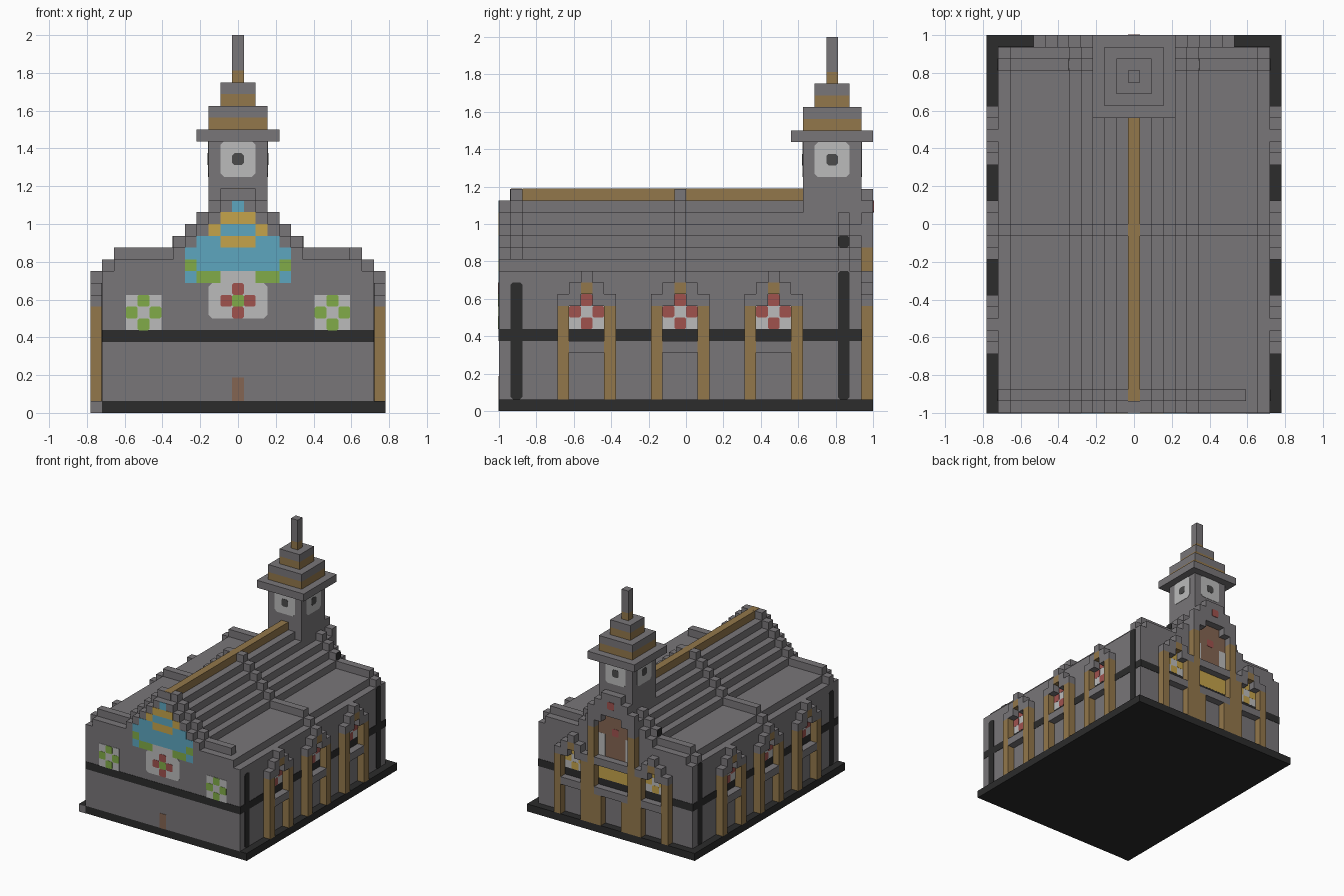
import bpy, bmesh

cube = bpy.data.objects.get("Cube")
if cube:
    bpy.data.objects.remove(cube, do_unlink=True)

U = 2 / 32  # one building block


def material(name, r, g, b):
    m = bpy.data.materials.new(name)
    m.use_nodes = True
    m.diffuse_color = (r, g, b, 1)
    m.node_tree.nodes["Principled BSDF"].inputs["Base Color"].default_value = (r, g, b, 1)
    return m


GREY = material("stone grey", .19, .18, .19)
BLACK = material("trim black", .025, .025, .025)
TAN = material("timber tan", .29, .185, .07)
WHITE = material("window white", .5, .5, .5)
BLUE = material("mural blue", .11, .38, .52)
GOLD = material("gold", .56, .37, .07)
GREEN = material("leaf green", .22, .41, .065)
RED = material("rose red", .35, .084, .076)
DARK = material("clock dark grey", .07, .07, .07)
BROWN = material("door brown", .23, .13, .085)


def prism(name, mat, pts, axis, a0, a1):
    """Extrude an outline (sideways, height) along x or y, in block units."""
    bm = bmesh.new()

    def place(a, u, z):
        x, y = (a, u) if axis == "x" else (u, a)
        return bm.verts.new((x * U, (y - 16) * U, z * U))

    near = [place(a0, u, z) for u, z in pts]
    far = [place(a1, u, z) for u, z in pts]
    bm.faces.new(near)
    bm.faces.new(far)
    n = len(pts)
    for i in range(n):
        j = (i + 1) % n
        bm.faces.new((near[i], near[j], far[j], far[i]))
    bmesh.ops.recalc_face_normals(bm, faces=bm.faces)
    me = bpy.data.meshes.new(name)
    bm.to_mesh(me)
    bm.free()
    me.materials.append(mat)
    ob = bpy.data.objects.new(name, me)
    bpy.context.collection.objects.link(ob)
    return ob


def box(name, mat, axis, a0, a1, u0, u1, z0, z1):
    prism(name, mat, [(u0, z0), (u1, z0), (u1, z1), (u0, z1)], axis, a0, a1)


def plate(name, mat, axis, a, u0, u1, z0, z1, t=.04, c=.2):
    """Thin painted panel with clipped corners, centred on a wall plane."""
    pts = [(u0 + c, z0), (u1 - c, z0), (u1, z0 + c), (u1, z1 - c),
           (u1 - c, z1), (u0 + c, z1), (u0, z1 - c), (u0, z0 + c)]
    if c == 0:
        pts = [(u0, z0), (u1, z0), (u1, z1), (u0, z1)]
    prism(name, mat, pts, axis, a - t, a + t)


def cell(name, mat, axis, a, u, z):
    """One painted block, centred on u with its foot at z."""
    plate(name, mat, axis, a, u - .5, u + .5, z, z + 1, .07, .12)


def stepped(name, steps, y0, y1, left=None, right=None):
    """Stepped gable from (half width, top) pairs, widest first."""
    half = []
    z = 1
    for w, top in steps:
        half += [(w, z), (w, top)]
        z = top
    lo = left or steps[0][0]
    hi = right or steps[0][0]
    pts = [(min(x, hi), z) for x, z in half] + [(max(-x, -lo), z) for x, z in reversed(half)]
    clean = [p for i, p in enumerate(pts) if p != pts[i - 1]]
    prism(name, GREY, clean, "y", y0, y1)


# Base
box("base", BLACK, "y", 0, 32, -12.5, 12.5, 0, 1)
plate("base_corner", GREY, "y", 0, -12.5, -11.5, 0, 1, .04, 0)

# Body with stepped roof, raised ribs and ridge
roof = [(11.5, 12), (10.5, 13), (5.5, 14), (4.5, 15), (3.5, 16), (2.5, 17), (1.5, 18)]
ribs = [(w, top + 1) for w, top in roof]
stepped("hall", roof, 0, 31)
stepped("front_rib", ribs, 1, 2, right=9.5)
stepped("middle_rib", ribs, 15, 16)
stepped("rear_rib", ribs, 29, 30)
box("ridge", TAN, "y", 2, 26, -.5, .5, 18, 19.03)
plate("ridge_end", TAN, "y", 1.5, -.5, .5, 18, 19.03, .49, 0)
plate("ridge_end_front", GREY, "y", 1, -.5, .5, 18, 19, .05, 0)

# Black bands
for y in (0, 31):
    plate("cross_band", BLACK, "y", y, -11.5, 11.5, 6, 7, .04, 0)
for s in (-1, 1):
    plate("side_band", BLACK, "x", s * 11.5, 0, 31, 6, 7, .04, 0)
    plate("front_side_strip", BLACK, "x", s * 11.5, 1, 2, 1, 11, .05)
    plate("rear_side_strip", BLACK, "x", s * 11.5, 29, 30, 1, 12, .05)
    plate("roof_vent", BLACK, "x", s * 5.5, 29, 30, 14, 15)


# Framed windows with stepped arches
def window(axis, wall, out, c, accent):
    a = (wall, out)
    for s in (-1, 1):
        for name, mat, u, z0, z1 in (("window_pillar", TAN, 2, 1, 9),
                                     ("arch_end", GREY, 2, 9, 10),
                                     ("arch_shoulder", GREY, 1, 9, 11)):
            box(name, mat, axis, *a, c + s * u - .5, c + s * u + .5, z0, z1)
        cell("pane", accent, axis, wall, c + s, 8)
    box("arch_keystone", TAN, axis, *a, c - .5, c + .5, 10, 11)
    box("arch_peak", GREY, axis, *a, c - .5, c + .5, 11, 12)
    box("window_sill", GREY, axis, *a, c - 1.5, c + 1.5, 5, 6)
    plate("window_glass", WHITE, axis, wall, c - 1.5, c + 1.5, 7, 9, .05, 0)
    for z in (7, 9):
        cell("pane", accent, axis, wall, c, z)


for s in (-1, 1):
    for y in (7.5, 15.5, 23.5):
        window("x", s * 11.5, s * 12.5, y, RED)
    window("y", 31, 32, s * 6, GOLD)

# Rear entrance
for s in (-1, 1):
    for name, mat, u, z0, z1 in (("entrance_pillar", TAN, 3, 1, 14),
                                 ("gable_end", GREY, 3, 14, 17),
                                 ("gable_shoulder", GREY, 2, 15, 18),
                                 ("gable_top_side", GREY, 1, 16, 19),
                                 ("door_post", TAN, 2, 1, 5)):
        box(name, mat, "y", 31, 32, s * u - .5, s * u + .5, z0, z1)
    plate("entrance_side_light", WHITE, "y", 31, s * 2 - .5, s * 2 + .5, 10, 13, .06, 0)
box("gable_top", GREY, "y", 31, 32, -.5, .5, 16, 19)
cell("gable_rose", RED, "y", 32, 0, 17)
box("door_lintel", GREY, "y", 31, 32, -2.5, 2.5, 5, 6)
box("entrance_ledge", GREY, "y", 31, 32, -2.5, 2.5, 9, 10)
plate("entrance_panel", BROWN, "y", 31, -2.5, 2.5, 10, 16, .04, 0)
cell("entrance_rose", RED, "y", 31, 0, 13)
plate("entrance_gold_panel", GOLD, "y", 31, -2.5, 2.5, 6.9, 9, .06, 0)

# Clock tower, standing on a square plan
MID = 28.5


def tier(name, mat, w, z0, z1):
    box(name, mat, "y", MID - w, MID + w, -w, w, z0, z1)


tier("tower_shaft", GREY, 2.5, 12, 23)
tier("tower_eave", GREY, 3.5, 23, 24)
for w, z, top in ((2.5, 24, 26), (1.5, 26, 28), (.5, 28, 32)):
    tier("spire_tan", TAN, w, z, z + 1)
    tier("spire_grey", GREY, w, z + 1, top)
for s in (-1, 1):
    for axis, a, u in (("y", MID + s * 2.5, 0), ("x", s * 2.5, MID)):
        plate("clock_face", WHITE, axis, a, u - 1.5, u + 1.5, 20, 23, .04, .3)
        plate("clock_centre", DARK, axis, a, u - .5, u + .5, 21, 22, .07)

# Front mural, as half-width rows mirrored about the middle
for mat, u0, u1, z in ((BLUE, 0, .5, 17), (GOLD, 0, 1.5, 16), (BLUE, 0, 1.5, 15),
                       (GOLD, 1.5, 2.5, 15), (GOLD, 0, 1.5, 14), (BLUE, 1.5, 3.5, 14),
                       (BLUE, 0, 4.5, 13), (BLUE, 0, 3.5, 12), (GREEN, 3.5, 4.5, 12),
                       (BLUE, 3.5, 4.5, 11), (GREEN, 1.5, 3.5, 11), (WHITE, 0, 1.5, 11)):
    for s in (-1, 1):
        plate("mural_tile", mat, "y", 0, min(s * u0, s * u1), max(s * u0, s * u1), z, z + 1, .04, 0)
plate("mural_window", WHITE, "y", 0, -2.5, 2.5, 8, 11, .04, .3)
cell("flower_centre", GREEN, "y", 0, 0, 9)
for u, z in ((-1, 9), (1, 9), (0, 8), (0, 10)):
    cell("flower_petal", RED, "y", 0, u, z)

# Front side windows and small door
for c in (-8, 8):
    plate("front_window", WHITE, "y", 0, c - 1.5, c + 1.5, 7, 10, .04, 0)
    for u, z in ((-1, 8), (1, 8), (0, 7), (0, 9)):
        cell("front_window_leaf", GREEN, "y", 0, c + u, z)
plate("front_door", BROWN, "y", 0, -.5, .5, 1, 3, .04, 0)
